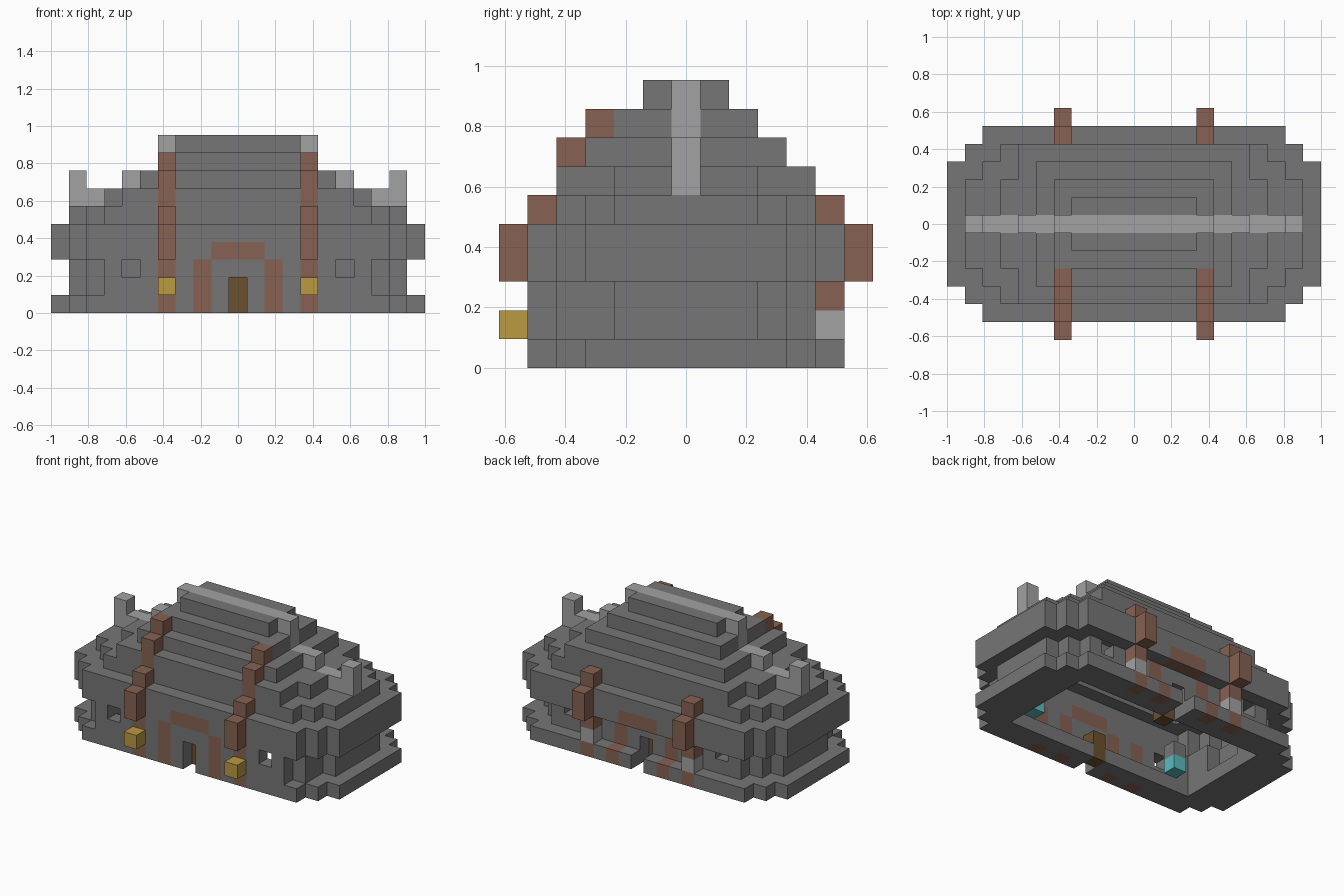
import bpy
import bmesh
from mathutils import Vector

cube = bpy.data.objects.get("Cube")
if cube:
    bpy.data.objects.remove(cube)

U = 2 / 21          # edge of one block
cells = {}          # (x, y, z) -> part name


def material(name, r, g, b):
    m = bpy.data.materials.new(name)
    m.use_nodes = True
    m.diffuse_color = (r, g, b, 1)
    bsdf = next(n for n in m.node_tree.nodes if n.type == 'BSDF_PRINCIPLED')
    bsdf.inputs["Base Color"].default_value = (r, g, b, 1)
    bsdf.inputs["Roughness"].default_value = 0.9
    return m


stone = material("dark stone", .18, .18, .18)
pale = material("pale stone", .36, .36, .36)
timber = material("red timber", .24, .12, .085)
gold = material("lamp gold", .50, .32, .055)
oak = material("door oak", .145, .08, .03)
crystal = material("cyan crystal", .105, .50, .52)

part_material = {
    "foundation": stone, "lower_walls": stone, "upper_walls": stone,
    "roof_steps": stone, "roof_ridge": pale, "timber_pillars": timber,
    "door_frames": timber, "rear_pillar_blocks": pale, "front_lamps": gold,
    "doors": oak, "crystals": crystal, "crystal_posts": stone,
}


def put(part, x, y, z):
    cells[(x, y, z)] = part


def pair(part, x, y, z):
    """Place a block on both the left and right side."""
    put(part, x, y, z)
    put(part, -x, y, z)


def footprint(boxes):
    """Union of centred boxes given as (half width, y min, y max)."""
    return {(x, y) for w, a, b in boxes
            for x in range(-w, w + 1) for y in range(a, b + 1)}


# Stepped outline of each storey
base = footprint([(10, -3, 3), (9, -4, 4), (8, -5, 5)])
lower = footprint([(9, -2, 2), (8, -4, 3), (7, -5, 4)])
eaves = footprint([(9, -2, 2), (8, -3, 3), (7, -4, 4)])
roof1 = footprint([(7, -2, 2), (6, -4, 4)])
roof2 = footprint([(5, -3, 3)])
roof3 = footprint([(4, -2, 2)])
roof4 = footprint([(3, -1, 1)])
layers = [("foundation", base), ("lower_walls", lower), ("lower_walls", lower),
          ("upper_walls", base), ("upper_walls", base), ("roof_steps", eaves),
          ("roof_steps", roof1), ("roof_steps", roof2), ("roof_steps", roof3),
          ("roof_steps", roof4)]

# Hollow shell, one block thick, on an open foundation ring
for z, (part, area) in enumerate(layers):
    above = layers[z + 1][1] if z < len(layers) - 1 else set()
    below = layers[z - 1][1] if z else area
    for x, y in area:
        ring = all((x + i, y + j) in area for i in (-1, 0, 1) for j in (-1, 0, 1))
        inner = ring and (x, y) in above and (x, y) in below
        if z == 0:
            inner = abs(x) <= 7 and abs(y) <= 3
        if not inner:
            put(part, x, y, z)

# Pale ridge stepping down to an upright at each end
for x in range(-4, 5):
    put("roof_ridge", x, 0, 9)
for x, z in [(4, 8), (5, 7), (6, 7), (7, 6), (8, 6), (9, 6), (9, 7)]:
    pair("roof_ridge", x, 0, z)

# Timber pillars climbing the front and propping the back
for y, z in [(-5, 0), (-5, 1), (-5, 2), (-6, 3), (-6, 4), (-5, 5), (-4, 6),
             (-4, 7), (-3, 8), (5, 0), (5, 2), (6, 3), (6, 4), (5, 5)]:
    pair("timber_pillars", 4, y, z)
pair("front_lamps", 4, -6, 1)
pair("rear_pillar_blocks", 4, 5, 1)

# Door frames, recessed doors and windows on front and back
for side, wall in [(-1, -5), (1, 4)]:
    for z in range(3):
        pair("door_frames", 2, 5 * side if z == 0 else wall, z)
    for x in (-1, 0, 1):
        put("door_frames", x, 5 * side, 3)
    for z in (0, 1):
        for y in {wall, 5 * side}:
            cells.pop((0, y, z), None)
        put("doors", 0, wall - side, z)
    for x in (-6, 6):
        cells.pop((x, wall, 2), None)

# Crystals and posts behind the front windows
pair("crystals", 6, -3, 1)
pair("crystal_posts", 6, -3, 2)


def build(name):
    """Make one object from the exposed faces of a part's blocks."""
    bm = bmesh.new()
    for cell, part in cells.items():
        if part != name:
            continue
        centre = Vector(cell) + Vector((0, 0, .5))
        for axis in range(3):
            for sign in (-1, 1):
                n = Vector((0, 0, 0))
                n[axis] = sign
                if tuple(int(a + b) for a, b in zip(cell, n)) in cells:
                    continue
                s = Vector((0, 0, 0))
                s[(axis + 1) % 3] = .5
                t = n.cross(s)
                mid = centre + n / 2
                bm.faces.new([bm.verts.new((mid + c) * U)
                              for c in (s + t, t - s, -s - t, s - t)])
    bmesh.ops.remove_doubles(bm, verts=bm.verts, dist=U / 100)
    bmesh.ops.dissolve_limit(bm, angle_limit=.01, verts=bm.verts, edges=bm.edges)
    for f in bm.faces:
        f.smooth = False
    mesh = bpy.data.meshes.new(name)
    bm.to_mesh(mesh)
    bm.free()
    mesh.materials.append(part_material[name])
    bpy.context.collection.objects.link(bpy.data.objects.new(name, mesh))


for name in part_material:
    build(name)
